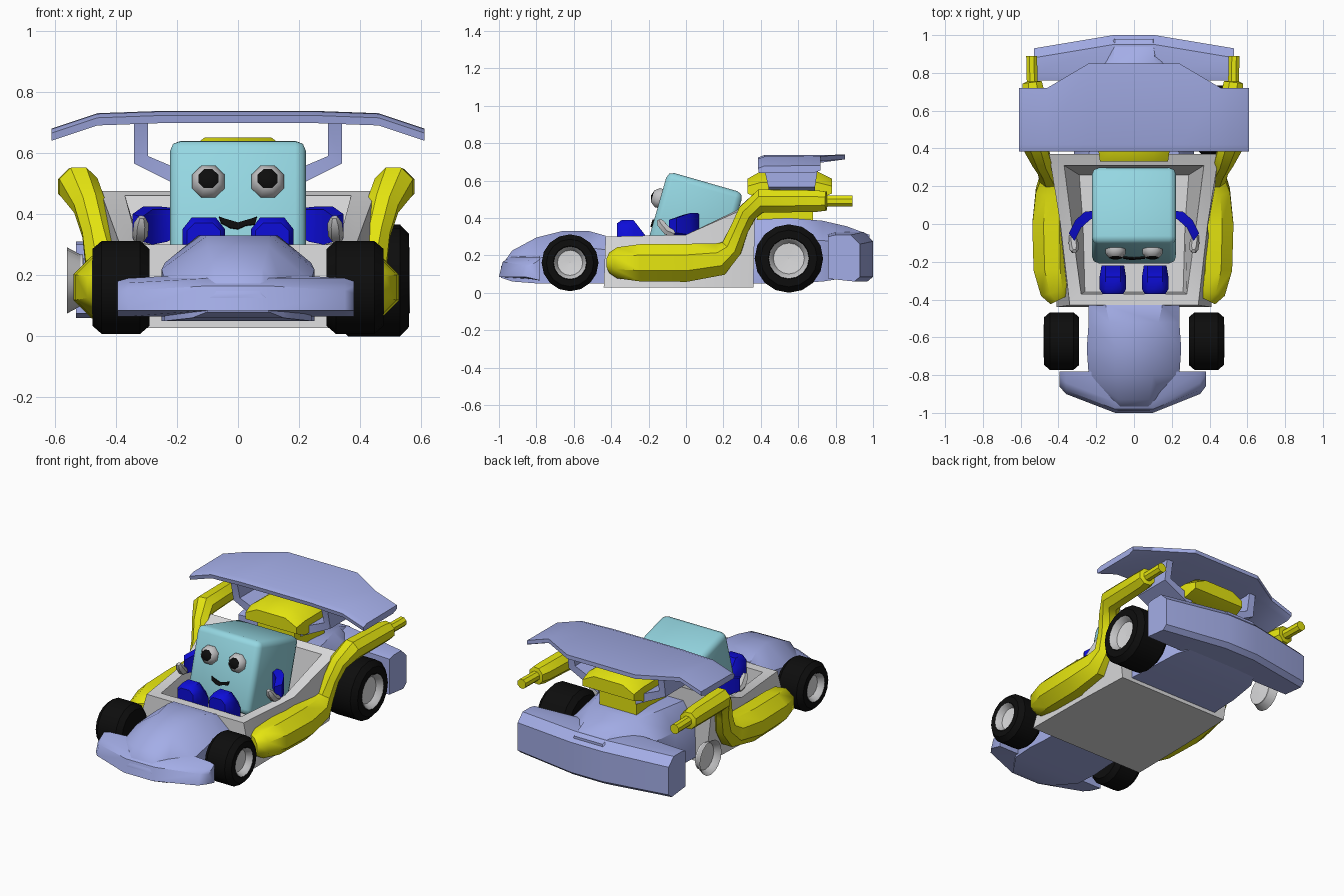
import bpy, bmesh, math
from mathutils import Matrix, Vector

if "Cube" in bpy.data.objects:
    bpy.data.objects.remove(bpy.data.objects["Cube"])


def material(name, r, g, b):
    m = bpy.data.materials.new(name)
    m.diffuse_color = (r, g, b, 1)
    m.use_nodes = True
    m.node_tree.nodes["Principled BSDF"].inputs["Base Color"].default_value = m.diffuse_color
    return m


PERI = material("periwinkle", 0.37, 0.42, 0.80)
YELLOW = material("yellow", 0.78, 0.78, 0.005)
BLUE = material("blue", 0.004, 0.004, 0.70)
CYAN = material("aqua", 0.30, 0.68, 0.76)
WHITE = material("light_grey", 0.72, 0.72, 0.73)
GREY = material("mid_grey", 0.55, 0.55, 0.56)
BLACK = material("black", 0.004, 0.004, 0.004)


def finish(name, bm, mats, angle=35, matrix=None):
    bmesh.ops.recalc_face_normals(bm, faces=bm.faces)
    if matrix:
        bm.transform(matrix)
    me = bpy.data.meshes.new(name)
    bm.to_mesh(me)
    bm.free()
    for m in mats:
        me.materials.append(m)
    me.shade_smooth()
    me.set_sharp_from_angle(angle=math.radians(angle))
    ob = bpy.data.objects.new(name, me)
    bpy.context.collection.objects.link(ob)
    return ob


def loft(name, rings, mat, angle=35, matrix=None):
    """Skin a list of equal-length rings and cap both ends."""
    bm = bmesh.new()
    vs = [[bm.verts.new(p) for p in ring] for ring in rings]
    n = len(vs[0])
    for a, b in zip(vs, vs[1:]):
        for i in range(n):
            j = (i + 1) % n
            bm.faces.new((a[i], a[j], b[j], b[i]))
    bm.faces.new(vs[0])
    bm.faces.new(vs[-1])
    return finish(name, bm, [mat], angle, matrix)


def hull_ring(y, w, wt, z0, zs, z1, x=0):
    """Body cross-section: upright sides, sloped shoulders, flat top."""
    return [(x - w, y, z0), (x - w, y, zs), (x - wt, y, z1),
            (x + wt, y, z1), (x + w, y, zs), (x + w, y, z0)]


def tube(name, pts, mat, s=1, dx=0, sides=8):
    rings = []
    P = [Vector((s * x + dx, y, z)) for x, y, z, r in pts]
    for i, p in enumerate(P):
        t = (P[min(i + 1, len(P) - 1)] - P[max(i - 1, 0)]).normalized()
        u = t.cross(Vector((1, 0, 0))).normalized()
        v = t.cross(u)
        r = pts[i][3]
        ang = [2 * math.pi * (k + 0.5) / sides for k in range(sides)]
        rings.append([p + r * (u * math.cos(a) + v * math.sin(a)) for a in ang])
    return loft(name, rings, mat, 40)


def lathe(name, prof, mat, center, s, sides=16):
    """Revolve (x offset, radius) points around the wheel axle."""
    rings = []
    for dx, r in prof:
        r = max(r, 0.002)
        rings.append([(center[0] + s * dx,
                       center[1] + r * math.cos(2 * math.pi * k / sides),
                       center[2] + r * math.sin(2 * math.pi * k / sides))
                      for k in range(sides)])
    return loft(name, rings, mat, 40)


# Cockpit tub
def outline(f, m, r, yf, ym, yr, zf, zm, zr):
    return [(-f, yf, zf), (f, yf, zf), (m, ym, zm),
            (r, yr, zr), (-r, yr, zr), (-m, ym, zm)]


loft("cockpit_tub", [
    outline(.41, .405, .39, -.44, 0, .36, .027, .027, .027),
    outline(.34, .39, .45, -.43, 0, .37, .30, .31, .475),
    outline(.28, .33, .37, -.37, 0, .31, .30, .31, .46),
    outline(.26, .27, .29, -.36, 0, .26, .14, .14, .14)], WHITE, 30)

# Nose hood and front wing
loft("nose_hood", [
    hull_ring(-.43, .24, .15, .05, .23, .305),
    hull_ring(-.52, .24, .13, .05, .24, .33),
    hull_ring(-.66, .25, .10, .05, .22, .33),
    hull_ring(-.80, .24, .10, .05, .18, .295),
    hull_ring(-.93, .15, .08, .06, .15, .225),
    hull_ring(-.99, .10, .07, .08, .12, .14)], PERI, 40)

wing = []
for x, yf, z in ((-.395, -.86, .165), (-.36, -.90, .175), (-.10, -1.0, .19),
                 (.10, -1.0, .19), (.35, -.90, .175), (.38, -.86, .165)):
    wing.append([(x, yf, .085), (x, yf + .02, z - .025), (x, yf + .06, z),
                 (x, -.78, z + .015), (x, -.78, .065)])
loft("front_wing", wing, PERI, 40)

# Rear body and bumper
loft("rear_body", [
    hull_ring(.35, .32, .24, .05, .26, .39),
    hull_ring(.55, .31, .22, .05, .28, .40),
    hull_ring(.73, .29, .16, .06, .28, .385),
    hull_ring(.86, .22, .11, .08, .26, .355),
    hull_ring(.98, .12, .10, .10, .22, .31)], PERI, 40)

bumper = []
for x, yb, z in ((-.53, .93, .31), (-.11, 1.0, .325), (.11, 1.0, .325), (.53, .93, .31)):
    bumper.append([(x, .76, .075), (x, .76, z - .01), (x, .80, z),
                   (x, yb - .05, z), (x, yb, z - .05), (x, yb, .085), (x, yb - .03, .06)])
loft("rear_bumper", bumper, PERI, 40)

# Spoiler blade and its two bent struts
blade = []
for x, yb, z in ((-.61, .72, .68), (-.46, .72, .73), (-.24, .85, .738),
                 (.24, .85, .738), (.46, .72, .73), (.61, .72, .68)):
    blade.append([(x, .39, z - .04), (x, .385, z - .015), (x, .42, z - .002),
                  (x, yb, z), (x, yb, z - .025), (x, .68, z - .04)])
loft("spoiler_blade", blade, PERI, 30)

for s in (-1, 1):
    rings = []
    for xi, xo, zi, zo, y0, y1 in ((.295, .34, .70, .70, .41, .71),
                                   (.295, .34, .59, .565, .44, .69),
                                   (.13, .13, .52, .46, .44, .69)):
        rings.append([(s * xi, y0, zi), (s * xo, y0, zo),
                      (s * xo, y1, zo), (s * xi, y1, zi)])
    loft("spoiler_strut", rings, PERI)

# Engine block on its neck
loft("engine_block", [
    hull_ring(.33, .18, .10, .53, .57, .61),
    hull_ring(.40, .19, .11, .50, .59, .65),
    hull_ring(.70, .19, .11, .50, .59, .65),
    hull_ring(.78, .18, .10, .53, .57, .61)], YELLOW, 30)
loft("engine_neck", [hull_ring(y, .13, .13, .36, .45, .53) for y in (.38, .68)], YELLOW)

# Side pods that sweep up into exhaust pipes
pipe = [(.38, -.40, .16, .06), (.40, -.36, .16, .09), (.42, -.24, .16, .108),
        (.425, 0, .16, .110), (.42, .18, .18, .095), (.43, .245, .24, .062),
        (.45, .285, .34, .052), (.475, .33, .43, .056), (.51, .40, .49, .068),
        (.52, .70, .49, .062), (.527, .75, .49, .055), (.527, .755, .49, .031),
        (.53, .89, .49, .031)]
for s in (-1, 1):
    tube("exhaust", pipe, YELLOW, s, -.012 if s < 0 else 0)


# Wheels: tyre with a recess, and a dished rim inside it
def tyre(c, s, R, h, rr):
    lathe("tyre", [(-h, 0), (-h, R * .83), (-h + .03, R), (h - .03, R), (h, R * .83),
                   (h, rr), (h - .065, rr * .95), (h - .065, 0)], BLACK, c, s)


def rim(c, s, h, rr):
    lathe("rim_ring", [(h - .05, rr * .74), (h + .002, rr),
                       (h - .004, rr * .93), (h - .04, rr * .74)], GREY, c, s)
    lathe("rim_dish", [(h - .055, 0), (h - .05, rr * .78),
                       (h - .035, rr * .78), (h - .04, 0)], WHITE, c, s)


for s in (-1, 1):
    c = (s * .383, -.62, .16)
    tyre(c, s, .152, .093, .09)
    rim(c, s, .093, .088)
tyre((.445, .55, .183), 1, .183, .115, .11)
rim((.445, .55, .183), 1, .115, .108)
rim((-.445, .55, .183), -1, .112, .108)

# Driver: block head leaning back
H = Matrix.Translation((0, .045, .38)) @ Matrix.Rotation(math.radians(-16), 4, 'X')
bm = bmesh.new()
bmesh.ops.create_cube(bm, size=1, matrix=Matrix.Diagonal((.445, .42, .44, 1)))
bmesh.ops.bevel(bm, geom=bm.edges[:], offset=.035, segments=2, affect='EDGES', profile=.5)
finish("driver_head", bm, [CYAN], 50, H)

# Eyes with dark caps facing forward
for s in (-1, 1):
    bm = bmesh.new()
    bmesh.ops.create_uvsphere(bm, u_segments=8, v_segments=5, radius=1)
    for f in bm.faces:
        f.material_index = int(f.calc_center_median().z > .82)
    M = (H @ Matrix.Translation((s * .097, -.21, .069))
         @ Matrix.Rotation(math.pi / 2, 4, 'X') @ Matrix.Rotation(math.pi / 8, 4, 'Z')
         @ Matrix.Diagonal((.06, .06, .052, 1)))
    finish("eye", bm, [GREY, BLACK], 50, M)

# Mouth plate
smile = [(-.062, .018), (-.04, .010), (0, -.002), (.04, .010), (.062, .018),
         (.055, -.008), (.025, -.012), (0, -.024), (-.025, -.020), (-.055, -.004)]
loft("mouth", [[(x, y, z - .068) for x, z in smile] for y in (-.2185, -.2095)], BLACK, matrix=H)

# Shoes, arms and hands
for s in (-1, 1):
    loft("shoe", [hull_ring(-.37, .055, .03, .30, .345, .37, s * .112),
                  hull_ring(-.345, .07, .04, .28, .35, .388, s * .112),
                  hull_ring(-.28, .07, .04, .24, .34, .388, s * .112),
                  hull_ring(-.22, .06, .04, .20, .27, .31, s * .112)], BLUE, 40)
    arm = []
    for x, y, z0, z1 in ((.20, .05, .34, .42), (.25, .045, .31, .425),
                         (.30, 0, .30, .425), (.335, -.07, .31, .40)):
        arm.append([(s * (x - .02), y - .02, z0), (s * (x + .01), y + .02, z0 + .01),
                    (s * (x + .01), y + .02, z1), (s * (x - .02), y - .02, z1 - .01)])
    loft("arm", arm, BLUE, 40)
    tube("hand", [(.325, -.06, .315, .018), (.32, -.10, .33, .026),
                  (.317, -.135, .37, .024), (.315, -.145, .39, .012)], GREY, s, sides=6)
